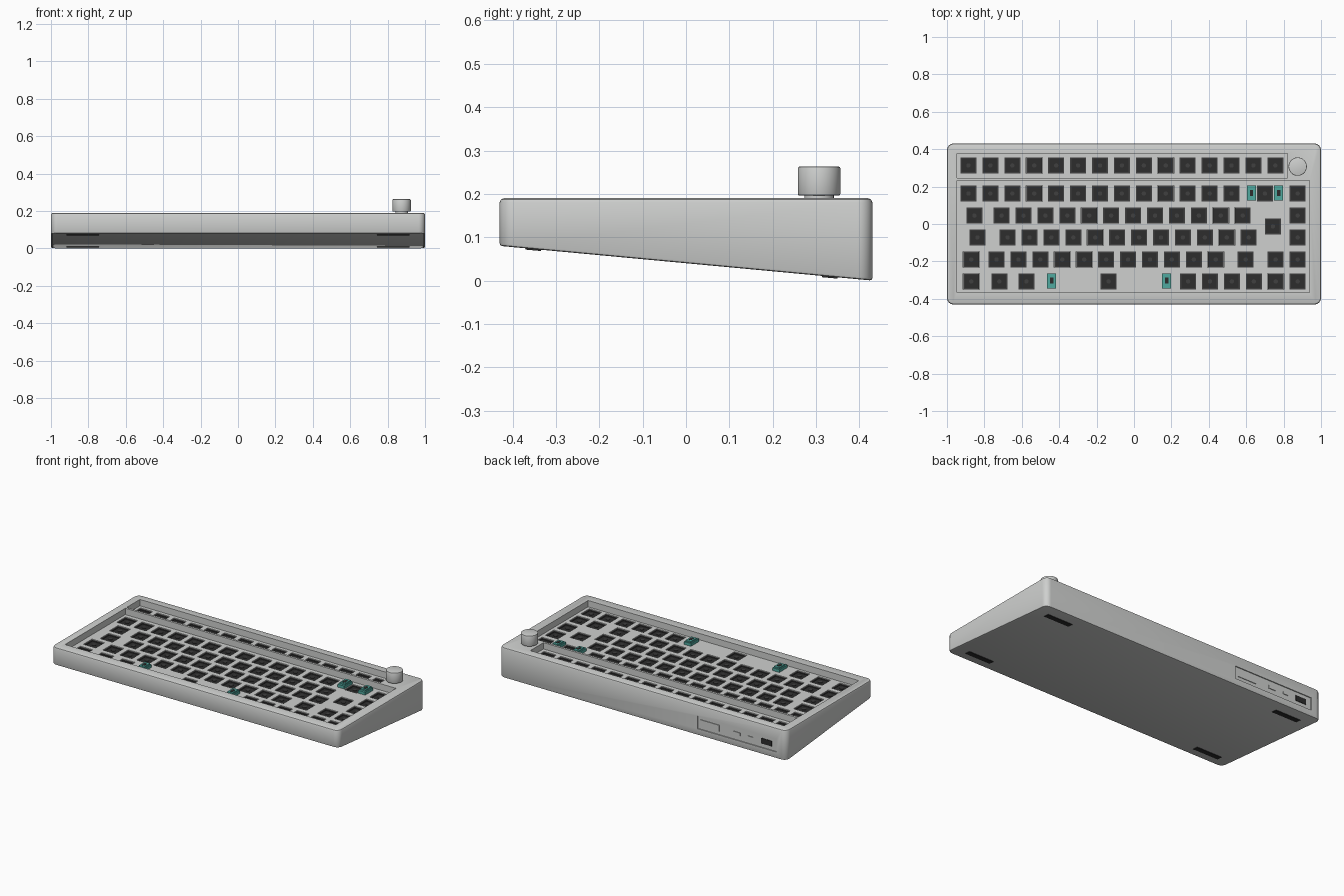
import bpy, bmesh, math
from mathutils import Matrix

if "Cube" in bpy.data.objects:
    bpy.data.objects.remove(bpy.data.objects["Cube"])


def material(name, rgb):
    m = bpy.data.materials.new(name)
    m.diffuse_color = (*rgb, 1)
    m.use_nodes = True
    m.node_tree.nodes["Principled BSDF"].inputs["Base Color"].default_value = m.diffuse_color
    return m


GREY = material("light grey", (0.62, 0.63, 0.62))
BLACK = material("black", (0.026, 0.026, 0.026))
RIM = material("charcoal", (0.05, 0.05, 0.05))
TEAL = material("teal", (0.08, 0.40, 0.35))

TOP, PLATE, HALF_Y = 0.19, 0.15, 0.43


def underside(y):
    """Height of the sloping base at depth y."""
    return 0.08 * (HALF_Y - y) / (2 * HALF_Y)


def finish(bm, name, mats):
    bmesh.ops.recalc_face_normals(bm, faces=bm.faces)
    me = bpy.data.meshes.new(name)
    bm.to_mesh(me)
    bm.free()
    for m in mats:
        me.materials.append(m)
    ob = bpy.data.objects.new(name, me)
    bpy.context.collection.objects.link(ob)
    return ob


def add_box(bm, x0, x1, y0, y1, z0, z1, mat=0):
    vs = bmesh.ops.create_cube(bm, size=1)["verts"]
    for v in vs:
        v.co.x = x1 if v.co.x > 0 else x0
        v.co.y = y1 if v.co.y > 0 else y0
        v.co.z = z1 if v.co.z > 0 else z0
    for f in {f for v in vs for f in v.link_faces}:
        f.material_index = mat


def add_disc(bm, x, y, z0, z1, r, seg, mat=0):
    vs = bmesh.ops.create_cone(bm, cap_ends=True, segments=seg, radius1=r, radius2=r, depth=z1 - z0,
                               matrix=Matrix.Translation((x, y, (z0 + z1) / 2)))["verts"]
    for f in {f for v in vs for f in v.link_faces}:
        f.material_index = mat


def smooth(ob):
    bpy.ops.object.select_all(action="DESELECT")
    ob.select_set(True)
    bpy.context.view_layer.objects.active = ob
    bpy.ops.object.shade_smooth_by_angle(angle=math.radians(35))


def cut(ob, cutter):
    mod = ob.modifiers.new("cut", "BOOLEAN")
    mod.operation, mod.solver, mod.object = "DIFFERENCE", "EXACT", cutter
    cutter.hide_render = True
    bpy.context.view_layer.objects.active = ob
    bpy.ops.object.modifier_apply(modifier=mod.name)
    bpy.data.objects.remove(cutter)


# Key positions, row by row
PITCH = 0.1172


def run(x, n):
    return [x + PITCH * i for i in range(n)]


rows = [
    (0.313, run(-0.885, 15)),
    (0.163, run(-0.885, 13) + [0.70, 0.875]),
    (0.045, [-0.853] + run(-0.708, 12) + [0.875]),
    (-0.013, [0.743]),
    (-0.072, [-0.837] + run(-0.676, 12) + [0.875]),
    (-0.190, [-0.87] + run(-0.735, 11) + [0.597, 0.757, 0.875]),
    (-0.307, [-0.87, -0.72, -0.575, -0.136] + run(0.289, 6)),
]
keys = [(x, y) for y, xs in rows for x in xs]


# Case: stacked rounded rectangles with softened edges and a sloping base
def outline(inset, radius=0.035, seg=7):
    pts = []
    for k, (sx, sy) in enumerate([(1, 1), (-1, 1), (-1, -1), (1, -1)]):
        for i in range(seg + 1):
            a = math.pi / 2 * (k + i / seg)
            pts.append((sx * (1 - radius) + (radius - inset) * math.cos(a),
                        sy * (HALF_Y - radius) + (radius - inset) * math.sin(a)))
    return pts


bm = bmesh.new()
rings = []
for inset, lift, at_top in [(0.006, 0, False), (0.0018, 0.0018, False), (0, 0.006, False),
                            (0, -0.01, True), (0.003, -0.003, True), (0.01, 0, True)]:
    rings.append([bm.verts.new((x, y, (TOP if at_top else underside(y)) + lift))
                  for x, y in outline(inset)])
for a, b in zip(rings, rings[1:]):
    for i in range(len(a)):
        j = (i + 1) % len(a)
        bm.faces.new((a[i], a[j], b[j], b[i]))
bm.faces.new(rings[0])
bm.faces.new(rings[-1])
case = finish(bm, "case", [GREY])

# Two key wells and the rear port recess
bm = bmesh.new()
add_box(bm, -0.947, 0.82, 0.246, 0.377, PLATE, 0.3)
add_box(bm, -0.947, 0.938, -0.366, 0.232, PLATE, 0.3)
add_box(bm, -0.93, -0.38, 0.424, 0.5, 0.04, 0.12)
cut(case, finish(bm, "well_cutter", [GREY]))

# Square switch openings in the plate
bm = bmesh.new()
for x, y in keys:
    add_box(bm, x - 0.043, x + 0.043, y - 0.043, y + 0.043, PLATE - 0.02, PLATE + 0.02)
cut(case, finish(bm, "switch_cutter", [GREY]))
smooth(case)

# Switch sockets: frame, sunken centre and round post
bm = bmesh.new()
for x, y in keys:
    h, w, z = 0.0425, 0.036, PLATE - 0.005
    add_box(bm, x - h, x + h, y - h, y + h, PLATE - 0.02, z - 0.004, 0)
    for s in (-1, 1):
        a, b = sorted((s * h, s * w))
        add_box(bm, x + a, x + b, y - h, y + h, z - 0.006, z, 1)
        add_box(bm, x - w, x + w, y + a, y + b, z - 0.006, z, 1)
    add_disc(bm, x, y, z - 0.006, z - 0.001, 0.012, 12, 1)
finish(bm, "switch_sockets", [BLACK, RIM])

# Stabilisers beside the wide keys
bm = bmesh.new()
for x, y in [(0.628, 0.165), (0.773, 0.165), (-0.44, -0.305), (0.175, -0.305)]:
    add_box(bm, x - 0.024, x + 0.024, y - 0.04, y + 0.04, PLATE - 0.005, 0.168, 0)
    add_box(bm, x - 0.018, x + 0.018, y - 0.026, y + 0.034, 0.16, 0.176, 0)
    add_box(bm, x - 0.009, x + 0.009, y - 0.014, y + 0.018, 0.17, 0.1775, 1)
finish(bm, "stabilisers", [TEAL, BLACK])

# Knob on a short stem
bm = bmesh.new()
add_disc(bm, 0.875, 0.307, 0.18, 0.2, 0.034, 32)
finish_stem = finish(bm, "knob_stem", [GREY])
bm = bmesh.new()
add_disc(bm, 0.875, 0.307, 0.196, 0.263, 0.049, 48)
caps = [e for e in bm.edges if any(len(f.verts) > 4 for f in e.link_faces)]
bmesh.ops.bevel(bm, geom=caps, offset=0.004, segments=2, affect="EDGES", profile=0.5)
knob = finish(bm, "knob", [GREY])
smooth(finish_stem)
smooth(knob)

# Rear ports: cover, slider, small socket and large socket
bm = bmesh.new()
add_box(bm, -0.53, -0.40, 0.42, 0.428, 0.062, 0.10, 0)
add_box(bm, -0.675, -0.625, 0.42, 0.428, 0.07, 0.09, 0)
add_box(bm, -0.765, -0.73, 0.42, 0.428, 0.073, 0.087, 0)
add_box(bm, -0.895, -0.82, 0.42, 0.427, 0.064, 0.098, 1)
finish(bm, "rear_ports", [GREY, BLACK])

# Rubber feet following the slope
slope = math.atan(0.08 / (2 * HALF_Y))
for label, y in (("front", -0.352), ("rear", 0.332)):
    for side, x in (("left", -0.83), ("right", 0.83)):
        bm = bmesh.new()
        add_box(bm, -0.088, 0.088, -0.018, 0.018, -0.003, 0.004)
        foot = finish(bm, f"{label}_{side}_foot", [BLACK])
        foot.location = (x, y, underside(y))
        foot.rotation_euler.x = -slope
